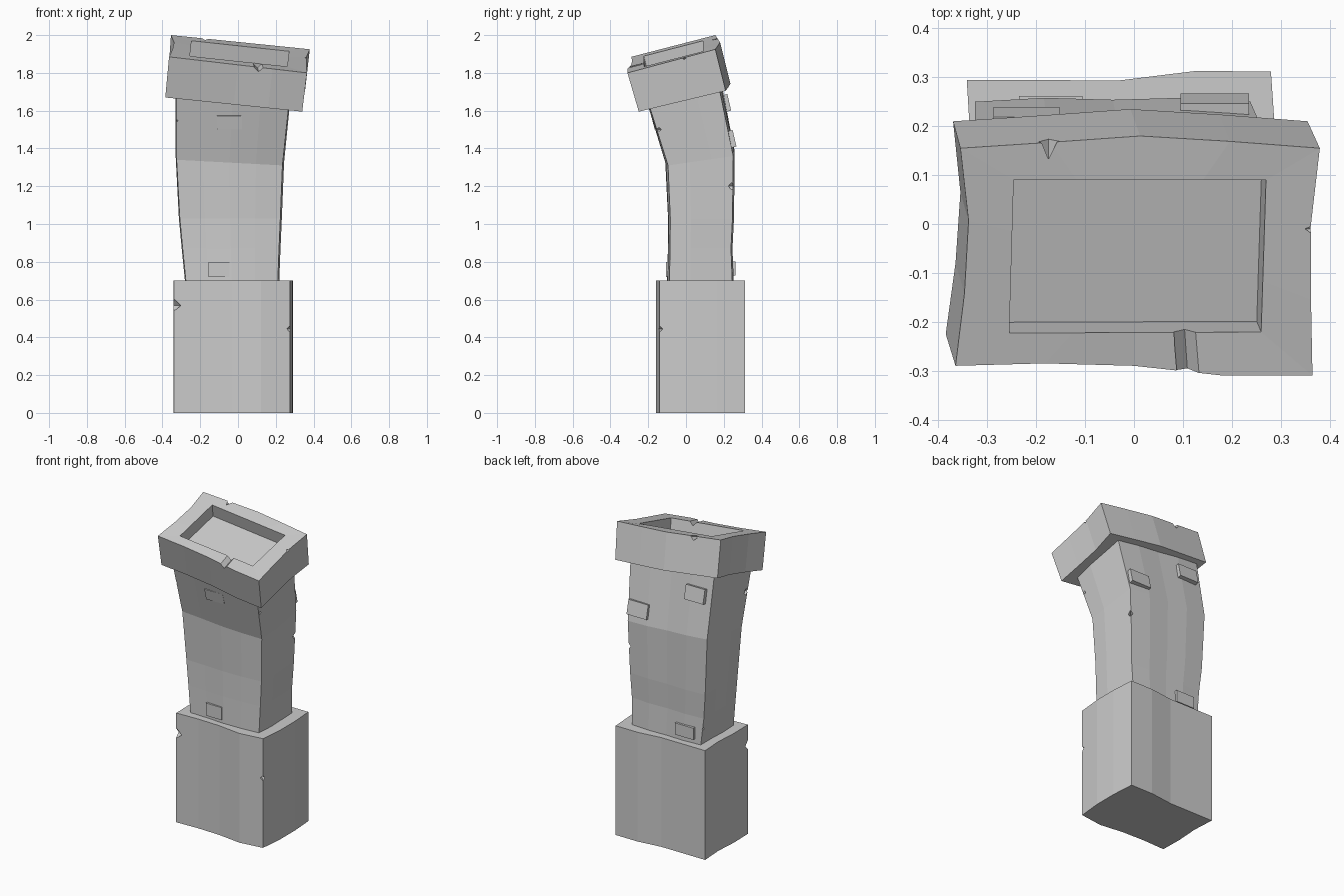
import bpy, math
from mathutils import Vector

old = bpy.data.objects.get("Cube")
if old:
    bpy.data.objects.remove(old, do_unlink=True)

stone = bpy.data.materials.new("grey stone")
stone.use_nodes = True
GREY = (0.6, 0.6, 0.6, 1)
stone.diffuse_color = GREY
stone.node_tree.nodes["Principled BSDF"].inputs["Base Color"].default_value = GREY

# Bulges of the intermediate points on the front, +x, back and -x edges
STRAIGHT = ((0, 0, 0), (0, 0), (0, 0, 0), (0, 0))


def ring(corners, bulges=STRAIGHT):
    """Split a four-cornered loop and push its edge points outward."""
    pts = []
    normals = ((0, -1, 0), (1, 0, 0), (0, 1, 0), (-1, 0, 0))
    for i, side in enumerate(bulges):
        a, b = Vector(corners[i]), Vector(corners[(i + 1) % 4])
        pts.append(a)
        for j, push in enumerate(side):
            pts.append(a.lerp(b, (j + 1) / (len(side) + 1)) + Vector(normals[i]) * push)
    return pts


def flat(z, x0, x1, y0, y1):
    return [(x0, y0, z), (x1, y0, z), (x1, y1, z), (x0, y1, z)]


def loft(name, rings):
    n = len(rings[0])
    verts = [p for r in rings for p in r]
    faces = [(k * n + i, k * n + (i + 1) % n, (k + 1) * n + (i + 1) % n, (k + 1) * n + i)
             for k in range(len(rings) - 1) for i in range(n)]
    faces += [tuple(reversed(range(n))), tuple(range(len(verts) - n, len(verts)))]
    mesh = bpy.data.meshes.new(name)
    mesh.from_pydata(verts, [], faces)
    mesh.materials.append(stone)
    obj = bpy.data.objects.new(name, mesh)
    bpy.context.collection.objects.link(obj)
    return obj


def cut(target, cutter):
    cutter.data.materials.append(stone)
    cutter.hide_render = True
    mod = target.modifiers.new("chip", 'BOOLEAN')
    mod.operation = 'DIFFERENCE'
    mod.solver = 'EXACT'
    mod.object = cutter
    bpy.context.view_layer.objects.active = target
    bpy.ops.object.modifier_apply(modifier=mod.name)
    bpy.data.objects.remove(cutter, do_unlink=True)


def chip(target, tip, outward, radius=0.04, length=0.1):
    """Cut a pointed chip whose tip lies inside the block."""
    out = Vector(outward).normalized()
    bpy.ops.mesh.primitive_cone_add(vertices=4, radius1=radius, depth=length,
                                    location=Vector(tip) + out * length / 2)
    cutter = bpy.context.object
    cutter.rotation_euler = (-out).to_track_quat('Z', 'Y').to_euler()
    cut(target, cutter)


def plate(name, loc, size, tilt=0, roll=0):
    bpy.ops.mesh.primitive_cube_add(size=1, location=loc, rotation=(tilt, roll, 0))
    obj = bpy.context.object
    obj.name = name
    obj.scale = size
    obj.data.materials.append(stone)


# Base block
base_bulge = ((-0.005, 0, 0.02), (0.013, 0.012), (0.005, -0.01, -0.005), (-0.008, 0.002))
foot = [(-0.34, -0.14, 0), (0.275, -0.14, 0), (0.28, 0.312, 0), (-0.342, 0.295, 0)]
head = [(x, y, 0.7) for x, y, z in foot]
base = loft("base_block", [ring(foot, base_bulge), ring(head, base_bulge)])
chip(base, (-0.285, -0.11, 0.565), (-1, -0.6, 0.1), 0.05)
chip(base, (0.245, -0.11, 0.445), (1, -1, 0), 0.04)

# Leaning shaft
shaft_bulge = ((0.004, 0.012, 0.01), (0.008, 0.004), (0.008, 0.004, 0.008), (0, 0.005))
shaft_top = [(-0.325, -0.215, 1.74), (0.272, -0.205, 1.66), (0.275, 0.165, 1.77), (-0.325, 0.165, 1.84)]
knee = [(-0.325, -0.1, 1.34), (0.235, -0.095, 1.31), (0.238, 0.25, 1.36), (-0.325, 0.25, 1.39)]
shaft = loft("shaft", [
    ring(flat(0.69, -0.275, 0.21, -0.088, 0.245), shaft_bulge),
    ring(flat(0.87, -0.293, 0.217, -0.084, 0.238), shaft_bulge),
    ring(flat(1.03, -0.308, 0.224, -0.083, 0.246), shaft_bulge),
    ring(knee, shaft_bulge),
    ring(shaft_top, shaft_bulge)])
chip(shaft, (-0.285, -0.12, 1.54), (-1, -0.5, 0.15), 0.045)
chip(shaft, (0.235, -0.125, 1.5), (1, -0.8, 0), 0.04)
chip(shaft, (0.205, 0.215, 1.2), (1, 1, 0), 0.05)
chip(shaft, (-0.27, 0.215, 0.8), (-1, 1, 0), 0.035)

# Tilted capital with a sunken top
low = [(-0.385, -0.225, 1.67), (0.34, -0.25, 1.595), (0.355, 0.21, 1.705), (-0.37, 0.21, 1.78)]
top = [(-0.365, -0.29, 1.885), (0.365, -0.31, 1.8), (0.38, 0.155, 1.925), (-0.355, 0.155, 2.0)]
cap_bulge = ((-0.01, -0.01, 0.005), (-0.008, -0.013), (0.014, 0.025, 0.012), (-0.02, -0.015))


def on_top(x, y):
    return (x, y, 1.92 - 0.108 * x + 0.262 * y)


rim = [on_top(*p) for p in ((-0.255, -0.223), (0.26, -0.221), (0.27, 0.09), (-0.246, 0.09))]
sink = Vector((-0.009, 0.022, -0.082))
floor = [Vector(p) + sink for p in rim]
capital = loft("capital", [ring(low, cap_bulge), ring(top, cap_bulge), ring(rim), ring(floor)])
chip(capital, (-0.175, 0.11, 1.955), (0, 1, 0.35), 0.035, 0.1)
chip(capital, (0.335, -0.01, 1.875), (1, 0, 0.1), 0.02, 0.06)
# Groove from the front edge to the recess
bpy.ops.mesh.primitive_cylinder_add(vertices=4, radius=0.024, depth=0.14,
                                    location=on_top(0.108, -0.28),
                                    rotation=(math.radians(-75), 0, math.radians(4)))
cut(capital, bpy.context.object)

# Shallow raised plates on the shaft
plate("front_low_plate", (-0.1, -0.09, 0.76), (0.11, 0.03, 0.08))
plate("front_high_plate", (-0.045, -0.163, 1.54), (0.13, 0.025, 0.075), math.radians(15))
plate("back_low_plate", (-0.17, 0.247, 0.765), (0.13, 0.03, 0.075))
plate("back_left_plate", (0.165, 0.24, 1.45), (0.14, 0.035, 0.09), math.radians(13))
plate("back_right_plate", (-0.22, 0.212, 1.64), (0.135, 0.035, 0.09), math.radians(13))
